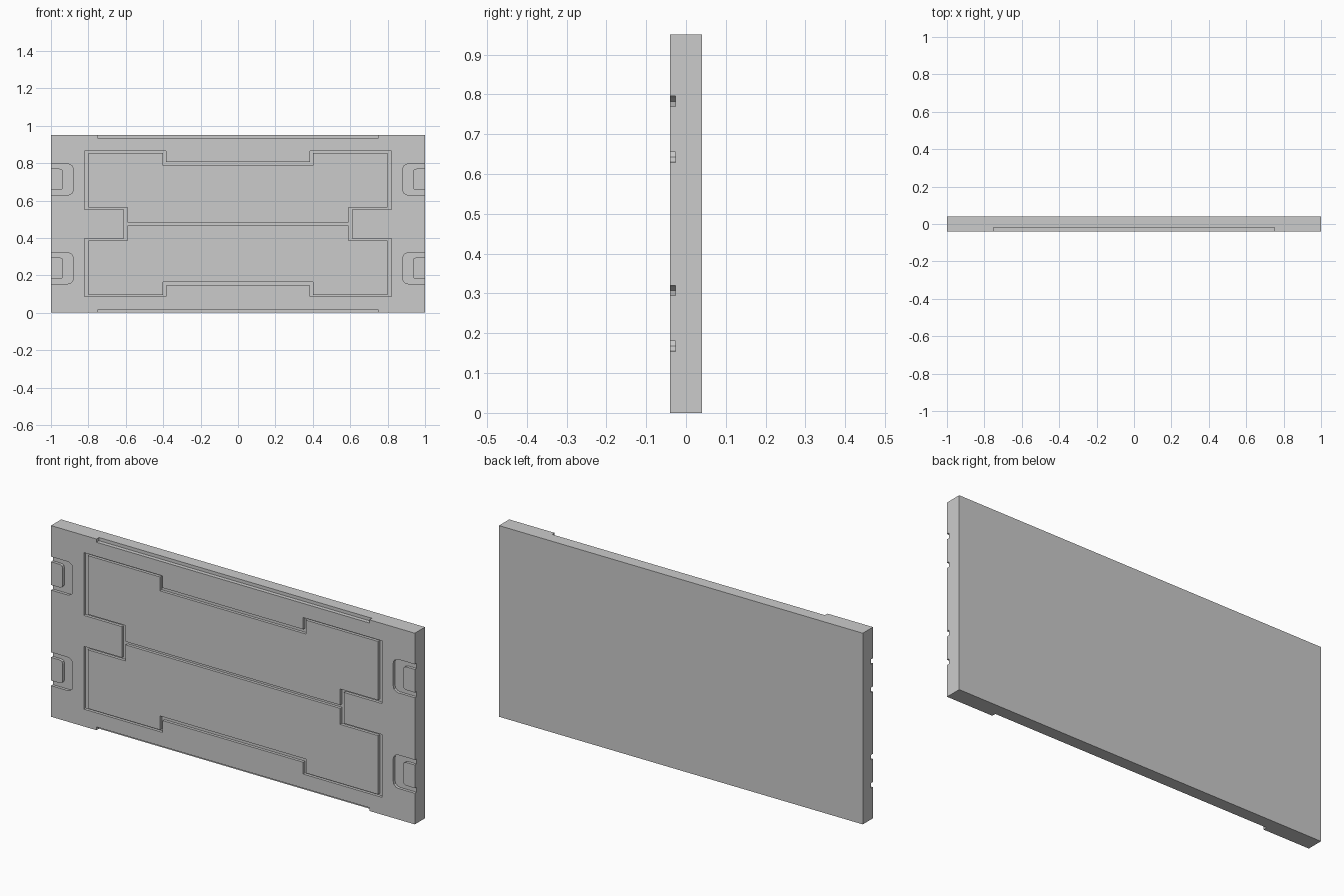
import bpy, bmesh

if "Cube" in bpy.data.objects:
    bpy.data.objects.remove(bpy.data.objects["Cube"])

H, Y, D = 0.95, 0.04, 0.014      # height, half thickness, groove depth
MID = H / 2


def finish(bm, name):
    bmesh.ops.recalc_face_normals(bm, faces=bm.faces)
    me = bpy.data.meshes.new(name)
    bm.to_mesh(me)
    bm.free()
    ob = bpy.data.objects.new(name, me)
    bpy.context.scene.collection.objects.link(ob)
    return ob


def prism(name, loops, y0, y1):
    """Extrude x/z outlines (holes allowed) from y0 to y1."""
    bm = bmesh.new()
    for pts in loops:
        vs = [bm.verts.new((x, y0, z)) for x, z in pts]
        for i, v in enumerate(vs):
            bm.edges.new((v, vs[(i + 1) % len(vs)]))
    bmesh.ops.triangle_fill(bm, use_beauty=True, use_dissolve=False, edges=bm.edges[:])
    ext = bmesh.ops.extrude_face_region(bm, geom=bm.faces[:], use_keep_orig=True)
    bmesh.ops.translate(bm, vec=(0, y1 - y0, 0),
                        verts=[e for e in ext['geom'] if isinstance(e, bmesh.types.BMVert)])
    return finish(bm, name)


def mirror_x(pts):
    return pts + [(-x, z) for x, z in reversed(pts)]


def rect(x0, x1, z0, z1):
    return [(x0, z0), (x1, z0), (x1, z1), (x0, z1)]


# Slab
panel = prism("wall_panel", [rect(-1, 1, 0, H)], -Y, Y)
cutters = []

# Stepped groove: outer outline with two raised plates left inside (z from middle)
half = [(-0.61, 0.077), (-0.82, 0.077), (-0.82, 0.389), (-0.386, 0.389), (-0.386, 0.33)]
left = [(x, MID - z) for x, z in reversed(half)] + [(x, MID + z) for x, z in half]
plate = mirror_x([(-0.59, 0.008), (-0.59, 0.088), (-0.798, 0.088), (-0.798, 0.38),
                  (-0.401, 0.38), (-0.401, 0.311)])
plates = [[(x, MID + s * z) for x, z in plate] for s in (1, -1)]
cutters.append(prism("plate_groove_cutter", [mirror_x(left)] + plates, -Y - 0.02, -Y + D))

# C-shaped latch grooves at both side edges
outer = [(1.02, 0.083), (0.91, 0.083), (0.897, 0.08), (0.885, 0.07), (0.881, 0.055)]
inner = [(0.936, 0.042), (0.939, 0.051), (0.946, 0.056), (0.955, 0.0575), (1.02, 0.0575)]
c_shape = (outer + [(x, -z) for x, z in reversed(outer)]
           + [(x, -z) for x, z in reversed(inner)] + inner)
for side in (1, -1):
    for zc in (0.2375, 0.7125):
        cutters.append(prism("latch_groove_cutter",
                             [[(side * x, zc + z) for x, z in c_shape]], -Y - 0.02, -Y + D))

# Shallow rebates along the top and bottom front edges
for z0, z1 in ((-0.02, 0.016), (H - 0.016, H + 0.02)):
    cutters.append(prism("edge_rebate_cutter", [rect(-0.75, 0.75, z0, z1)], -Y - 0.02, -Y + 0.02))

# Cut, bake the result and drop the cutters
for c in cutters:
    c.hide_render = True
    m = panel.modifiers.new("cut", 'BOOLEAN')
    m.operation, m.solver, m.object = 'DIFFERENCE', 'EXACT', c
dg = bpy.context.evaluated_depsgraph_get()
panel_mesh = bpy.data.meshes.new_from_object(panel.evaluated_get(dg))
panel.modifiers.clear()
panel.data = panel_mesh
for c in cutters:
    bpy.data.objects.remove(c)
